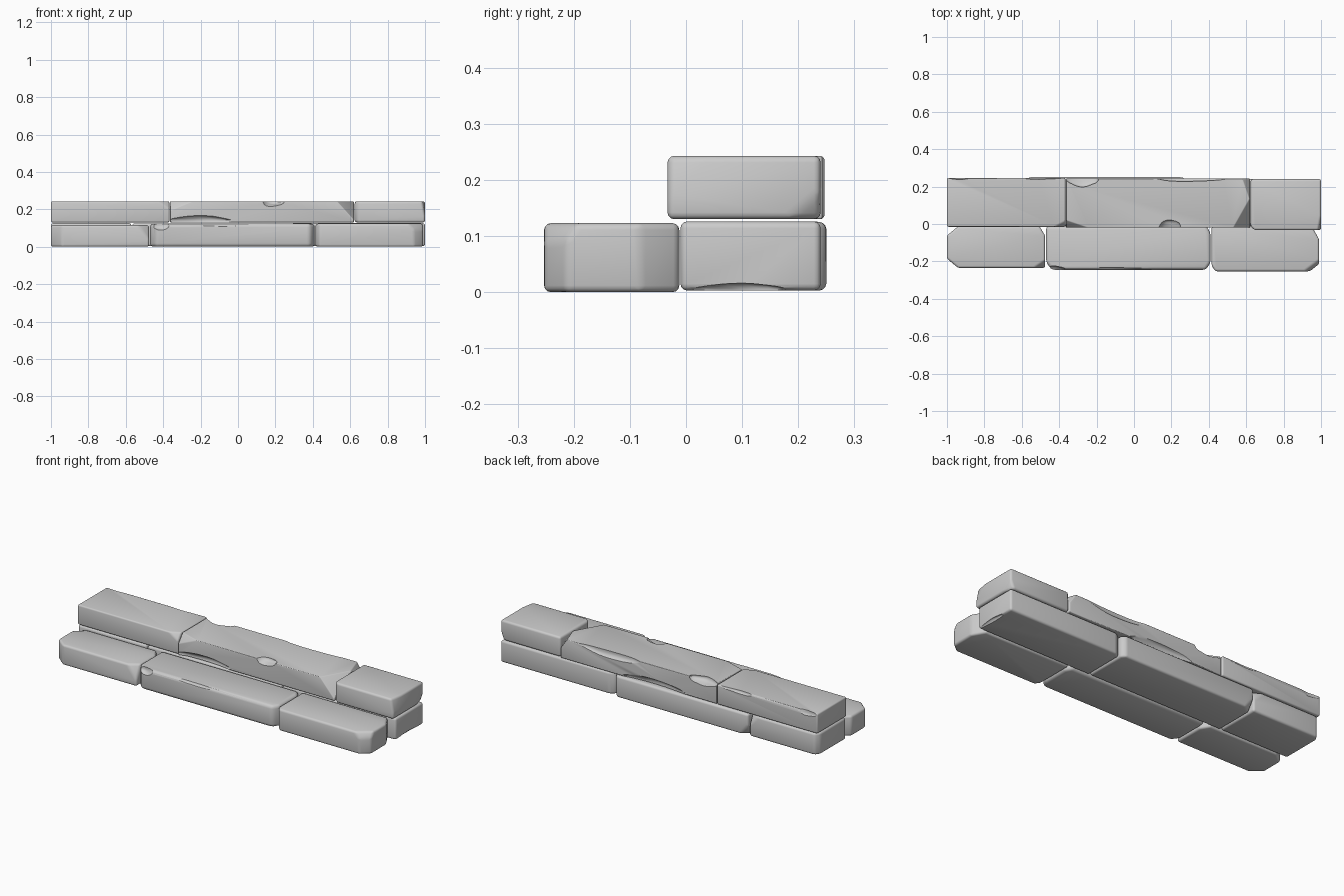
import bpy, bmesh, random
from mathutils import Vector, noise

if "Cube" in bpy.data.objects:
    bpy.data.objects.remove(bpy.data.objects["Cube"])

random.seed(4)


def stone(name, lo, hi, cuts=(), scoops=(), bevel=0.012):
    """Block between two corners; cuts = (corner signs, sizes), scoops = (centre, radii)."""
    lo, hi = Vector(lo), Vector(hi)
    mid, half = (lo + hi) / 2, (hi - lo) / 2
    bm = bmesh.new()
    bmesh.ops.create_cube(bm, size=2)
    for v in bm.verts:
        v.co = Vector(v.co[i] * half[i] + mid[i] for i in range(3))
    # Broken corners and edges: slice off with a plane
    for sign, size in cuts:
        n = Vector(s / d if s else 0 for s, d in zip(sign, size))
        corner = Vector(mid[i] + sign[i] * half[i] for i in range(3))
        p = corner - n / n.length_squared
        res = bmesh.ops.bisect_plane(bm, geom=bm.verts[:] + bm.edges[:] + bm.faces[:],
                                     plane_co=p, plane_no=n, clear_outer=True)
        edges = [e for e in res["geom_cut"] if isinstance(e, bmesh.types.BMEdge)]
        bmesh.ops.edgeloop_fill(bm, edges=edges)
    bmesh.ops.recalc_face_normals(bm, faces=bm.faces[:])
    # Worn edges
    sharp = [e for e in bm.edges if e.calc_face_angle(0) > 0.3]
    bmesh.ops.bevel(bm, geom=sharp, offset=bevel, offset_type='OFFSET', segments=3,
                    profile=0.5, affect='EDGES', clamp_overlap=True)
    me = bpy.data.meshes.new(name)
    bm.to_mesh(me)
    bm.free()
    ob = bpy.data.objects.new(name, me)
    bpy.context.collection.objects.link(ob)
    bpy.context.view_layer.objects.active = ob
    # Shallow irregular chips carved out of the edges
    for centre, radii in scoops:
        cb = bmesh.new()
        bmesh.ops.create_icosphere(cb, subdivisions=3, radius=1)
        seed = Vector((random.random() * 20, 3, 7))
        for v in cb.verts:
            r = 1 + 0.2 * noise.noise(v.co * 1.3 + seed)
            v.co = Vector(v.co[i] * radii[i] * r + centre[i] for i in range(3))
        cm = bpy.data.meshes.new("chip_cutter")
        cb.to_mesh(cm)
        cb.free()
        cutter = bpy.data.objects.new("chip_cutter", cm)
        cutter.hide_render = True
        bpy.context.collection.objects.link(cutter)
        mod = ob.modifiers.new("chip", 'BOOLEAN')
        mod.operation, mod.solver, mod.object = 'DIFFERENCE', 'EXACT', cutter
        bpy.ops.object.modifier_apply(modifier=mod.name)
        bpy.data.objects.remove(cutter)
    for o in bpy.context.selected_objects:
        o.select_set(False)
    ob.select_set(True)
    bpy.ops.object.shade_smooth_by_angle(angle=0.6)
    return ob


# Front step
stone("front_step_left_stone", (-1, -0.235, 0), (-0.475, -0.012, 0.115),
      [((-1, -1, 0), (0.06, 0.05, 1)), ((-1, 1, 0), (0.06, 0.05, 1)),
       ((1, 1, 0), (0.03, 0.05, 1)), ((1, -1, 1), (0.06, 0.04, 0.08))])
stone("front_step_middle_stone", (-0.47, -0.245, 0), (0.41, -0.012, 0.123),
      [((-1, -1, 0), (0.03, 0.04, 1)), ((1, -1, 0), (0.025, 0.04, 1)),
       ((1, 1, 0), (0.02, 0.04, 1))],
      [((-0.1, -0.25, 0.128), (0.17, 0.02, 0.02)),
       ((-0.42, -0.25, 0.12), (0.06, 0.025, 0.03))], bevel=0.018)
stone("front_step_right_stone", (0.415, -0.253, 0), (0.99, -0.012, 0.123),
      [((1, 1, 0), (0.04, 0.07, 1)), ((1, -1, 0), (0.05, 0.04, 1)),
       ((1, -1, 1), (0.08, 0.06, 0.09)), ((-1, -1, 0), (0.02, 0.03, 1))])

# Hidden lower course at the back
stone("back_base_right_stone", (0.285, -0.01, 0.003), (1, 0.24, 0.126),
      [((-1, 1, 0), (0.03, 0.02, 1))],
      [((1.0, 0.1, 0), (0.015, 0.09, 0.015))])
stone("back_base_middle_stone", (-0.565, -0.01, 0.003), (0.28, 0.25, 0.125),
      [((1, 1, 0), (0.02, 0.02, 1)), ((-1, 1, -1), (0.05, 0.04, 0.06))])
stone("back_base_left_stone", (-1, -0.01, 0.003), (-0.57, 0.245, 0.126),
      [((1, 1, 1), (0.06, 0.03, 0.06)), ((-1, 1, 0), (0.02, 0.03, 1))])

# Upper step
stone("upper_step_left_stone", (-1, -0.015, 0.13), (-0.367, 0.247, 0.243),
      [((1, -1, 1), (0.06, 0.03, 0.04))],
      [((-0.5, 0.255, 0.245), (0.13, 0.018, 0.02)),
       ((-0.93, 0.255, 0.245), (0.07, 0.018, 0.03))], bevel=0.008)
stone("upper_step_middle_stone", (-0.363, -0.02, 0.13), (0.62, 0.243, 0.243),
      [((1, -1, 1), (0.09, 0.16, 0.1)), ((1, 1, 1), (0.04, 0.12, 0.06)),
       ((-1, -1, 1), (0.12, 0.04, 0.05))],
      [((0.19, -0.025, 0.25), (0.07, 0.045, 0.035)),
       ((-0.2, -0.025, 0.135), (0.17, 0.025, 0.03)),
       ((0.3, 0.25, 0.24), (0.2, 0.022, 0.035)),
       ((-0.28, 0.25, 0.24), (0.09, 0.05, 0.03)),
       ((0.02, 0.25, 0.135), (0.2, 0.025, 0.03))], bevel=0.009)
stone("upper_step_right_stone", (0.624, -0.033, 0.13), (1, 0.24, 0.243),
      [((1, -1, 1), (0.015, 0.08, 0.08)), ((1, 1, -1), (0.02, 0.06, 0.05)),
       ((-1, -1, 0), (0.02, 0.02, 1))])
